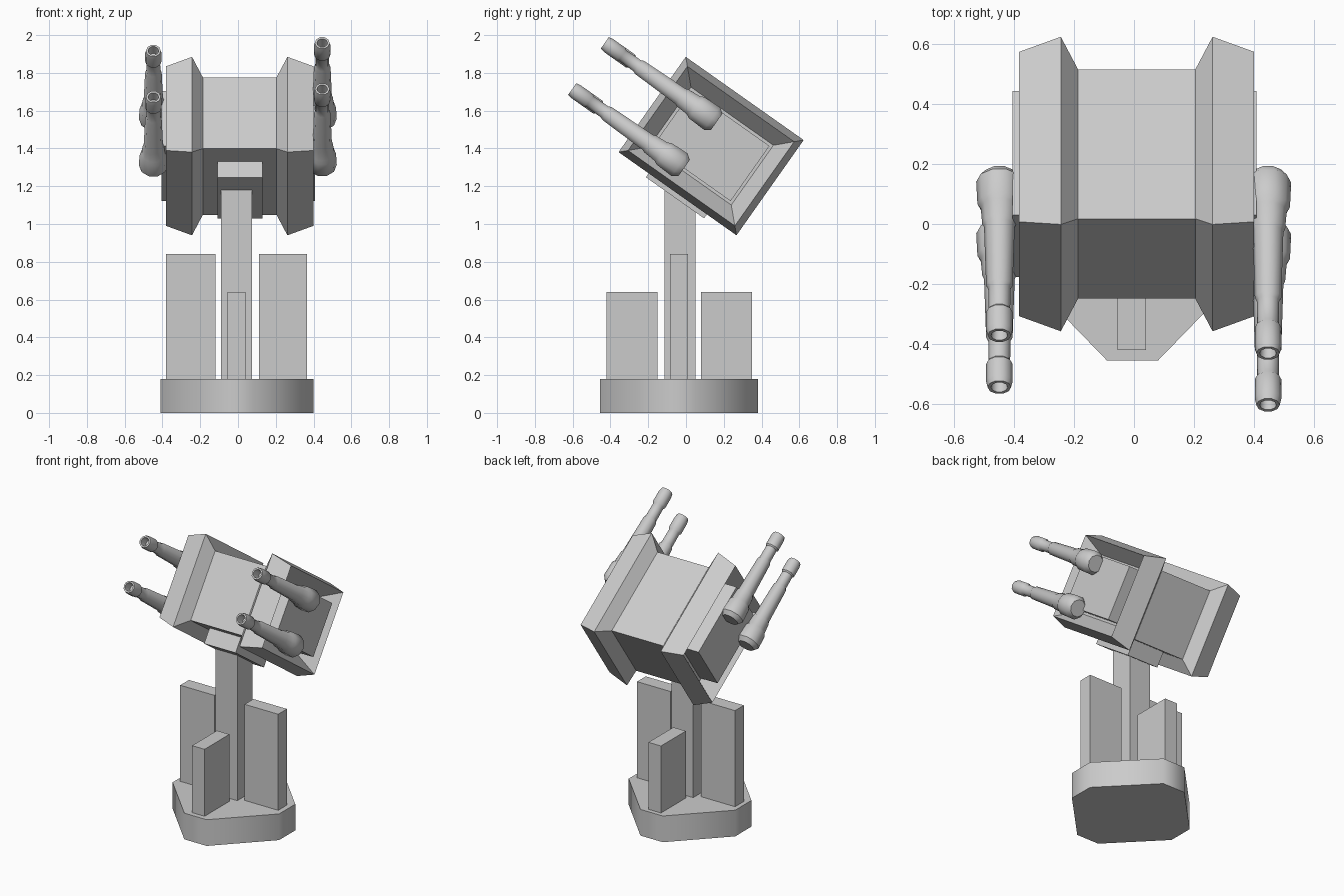
import bpy, bmesh, math
from mathutils import Matrix, Vector

if "Cube" in bpy.data.objects:
    bpy.data.objects.remove(bpy.data.objects["Cube"])

# Tilted frame of the turret head
HEAD = Matrix.Translation((0.009, 0.133, 1.4125)) @ Matrix.Rotation(math.radians(-35.2), 4, 'X')


def finish(name, bm, matrix=None, smooth=None):
    bmesh.ops.recalc_face_normals(bm, faces=bm.faces)
    mesh = bpy.data.meshes.new(name)
    bm.to_mesh(mesh)
    bm.free()
    if matrix:
        mesh.transform(matrix)
    ob = bpy.data.objects.new(name, mesh)
    bpy.context.collection.objects.link(ob)
    if smooth:
        bpy.ops.object.select_all(action='DESELECT')
        ob.select_set(True)
        bpy.context.view_layer.objects.active = ob
        bpy.ops.object.shade_smooth_by_angle(angle=math.radians(smooth))
    return ob


def loft(name, rings, matrix=None, smooth=None):
    """Skin a list of equal-sized point rings and cap both ends."""
    bm = bmesh.new()
    loops = [[bm.verts.new(p) for p in ring] for ring in rings]
    n = len(loops[0])
    for a, b in zip(loops, loops[1:]):
        for i in range(n):
            j = (i + 1) % n
            bm.faces.new((a[i], a[j], b[j], b[i]))
    bm.faces.new(loops[0])
    bm.faces.new(loops[-1])
    return finish(name, bm, matrix, smooth)


def box(name, lo, hi, matrix=None):
    bm = bmesh.new()
    bmesh.ops.create_cube(bm, size=1)
    lo, hi = Vector(lo), Vector(hi)
    for v in bm.verts:
        v.co = Vector((v.co[k] + 0.5) * (hi[k] - lo[k]) + lo[k] for k in range(3))
    return finish(name, bm, matrix)


# Octagonal base with long diagonals
cx, cy, r, f = -0.005, -0.037, 0.405, 0.085
outline = [(r, -f), (r, f), (f, r), (-f, r), (-r, f), (-r, -f), (-f, -r), (f, -r)]
loft("base", [[(cx + x, cy + y * 1.03, z) for x, y in outline] for z in (0, 0.18)], smooth=50)

# Central post and four fins
box("post", (-0.09, -0.115, 0.17), (0.075, 0.05, 1.18))
box("fin_left", (-0.38, -0.085, 0.17), (-0.12, 0.01, 0.84))
box("fin_right", (0.11, -0.085, 0.17), (0.365, 0.01, 0.84))
box("fin_front", (-0.055, -0.42, 0.17), (0.04, -0.15, 0.64))
box("fin_back", (-0.055, 0.08, 0.17), (0.04, 0.35, 0.64))

# Bracket joining the post to the head
box("head_bracket", (-0.118, -0.187, -0.334), (0.121, 0.19, -0.2), HEAD)


# Head body: (x, inset) stations with flared rims and recessed ends
def rect(x, inset):
    a, b = 0.382 - inset, 0.3085 - inset
    return [(x, -a, -b), (x, a, -b), (x, a, b), (x, -a, b)]


half = [(0.195, 0.078), (0.2525, 0.0), (0.391, 0.036), (0.28, 0.115)]
stations = [(-x, d) for x, d in reversed(half)] + half
loft("head_body", [rect(x, d) for x, d in stations], HEAD)

# Side blocks set in the recesses
for side, label in ((-1, "left"), (1, "right")):
    loft("side_block_" + label, [rect(side * 0.24, 0.13), rect(side * (0.406 - 0.008 * side), 0.13)], HEAD)

# Guns: (distance from rear, radius), ending in a hollow muzzle
gun = [(0, 0.055), (0.03, 0.077), (0.13, 0.073), (0.15, 0.062), (0.22, 0.057), (0.235, 0.051),
       (0.5, 0.044), (0.515, 0.037), (0.61, 0.036), (0.62, 0.044), (0.7, 0.044),
       (0.725, 0.039), (0.725, 0.028), (0.66, 0.024)]
N = 10
for label, x, k in (("right", 0.437, 1.0), ("left", -0.457, 0.9)):
    for level, w in (("upper", 0.122), ("lower", -0.177)):
        rings = [[(x + q * math.cos(2 * math.pi * i / N), -0.05 - t * k,
                   w + q * math.sin(2 * math.pi * i / N)) for i in range(N)] for t, q in gun]
        loft(f"gun_{level}_{label}", rings, HEAD, smooth=40)
